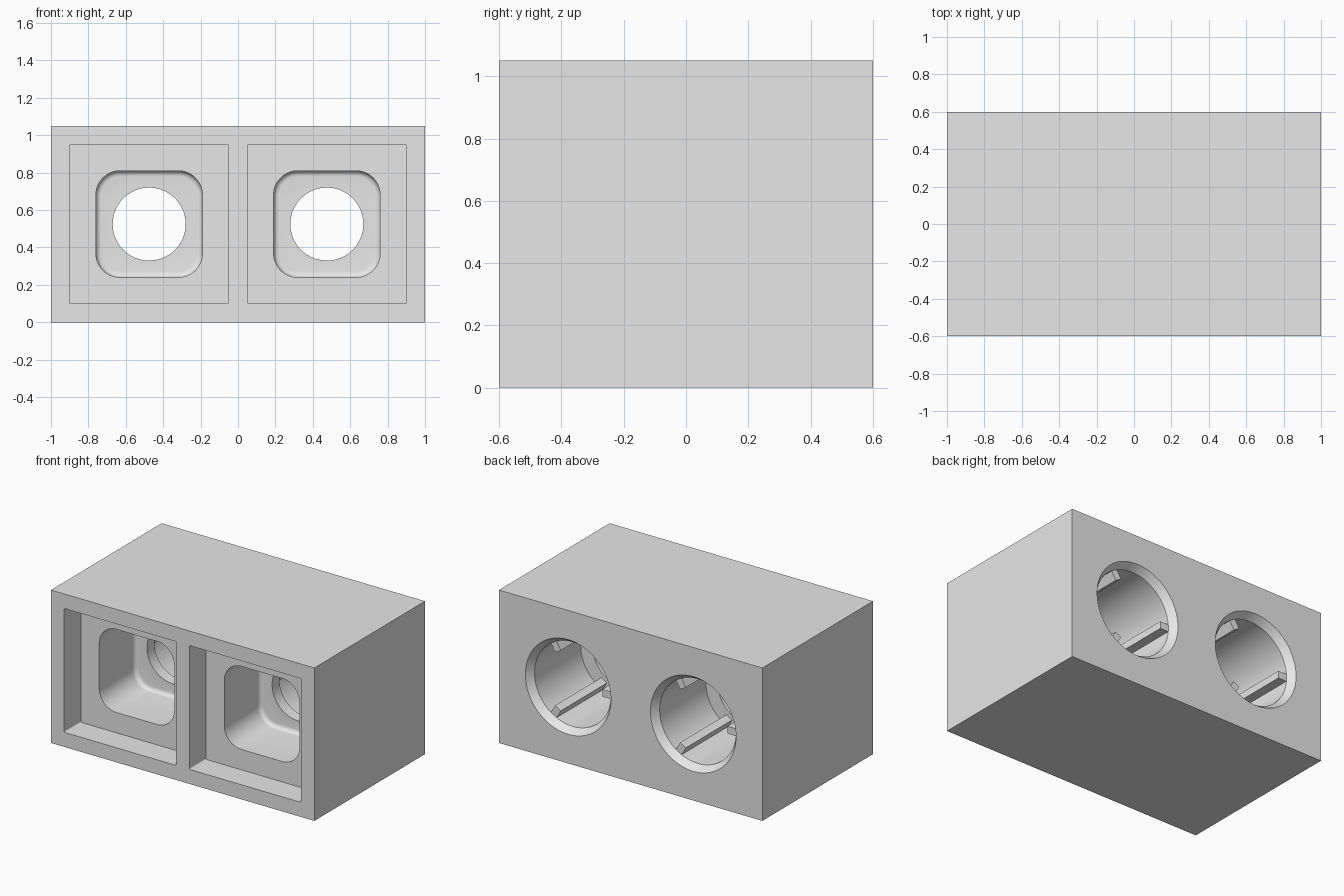
import bpy, bmesh, math
from mathutils import Matrix, Vector

if "Cube" in bpy.data.objects:
    bpy.data.objects.remove(bpy.data.objects["Cube"])

grey = bpy.data.materials.new("light_grey")
grey.diffuse_color = (0.8, 0.8, 0.8, 1)
grey.use_nodes = True
grey.node_tree.nodes["Principled BSDF"].inputs["Base Color"].default_value = grey.diffuse_color

W, D, H = 2.0, 1.2, 1.05           # housing size
BAY_X, BAY_Z = 0.475, 0.525        # bay centre
FLOOR_FRONT, FLOOR_BACK = -0.03, 0.05
BORE, RIB_TIP = 0.29, 0.225


def finish(name, bm):
    bmesh.ops.recalc_face_normals(bm, faces=bm.faces)
    mesh = bpy.data.meshes.new(name)
    bm.to_mesh(mesh)
    bm.free()
    mesh.materials.append(grey)
    obj = bpy.data.objects.new(name, mesh)
    bpy.context.collection.objects.link(obj)
    return obj


def box(name, size, matrix):
    bm = bmesh.new()
    bmesh.ops.create_cube(bm, size=1, matrix=matrix @ Matrix.Diagonal((*size, 1)))
    return finish(name, bm)


def ring(cx, y, half, radius, n=16):
    """Rounded square around a bay axis; a circle when radius equals half."""
    pts = []
    for corner in range(4):
        mid = math.radians(45 + 90 * corner)
        ox = math.copysign(half - radius, math.cos(mid))
        oz = math.copysign(half - radius, math.sin(mid))
        for i in range(n + 1):
            a = math.radians(90 * corner + 90 * i / n)
            pts.append((cx + ox + radius * math.cos(a), y,
                        BAY_Z + oz + radius * math.sin(a)))
    return pts


def bay_cutter(cx):
    # (y, half width, corner radius) from front to back
    f = 0.03
    profile = [(-0.70, 0.425, 0.008), (-0.42, 0.425, 0.008), (-0.42, 0.285, 0.13)]
    for i in range(6):                                   # pocket floor fillet
        a = math.radians(18 * i)
        inset = f * (1 - math.cos(a))
        profile.append((FLOOR_FRONT - f + f * math.sin(a), 0.285 - inset, 0.13 - inset))
    profile += [(FLOOR_FRONT, 0.195, 0.195), (FLOOR_BACK, 0.195, 0.195),
                (FLOOR_BACK, BORE, BORE), (0.55, BORE, BORE),
                (0.65, 0.36, 0.36)]                      # chamfered bore mouth
    bm = bmesh.new()
    rings = [[bm.verts.new(p) for p in ring(cx, *s)] for s in profile]
    count = len(rings[0])
    for r0, r1 in zip(rings, rings[1:]):
        for i in range(count):
            j = (i + 1) % count
            bm.faces.new((r0[i], r0[j], r1[j], r1[i]))
    bm.faces.new(rings[0])
    bm.faces.new(rings[-1])
    bmesh.ops.remove_doubles(bm, verts=bm.verts, dist=1e-5)
    return finish("bay_cutter", bm)


# Housing block with two stepped bays cut right through
housing = box("housing", (W, D, H), Matrix.Translation((0, 0, H / 2)))
bpy.context.view_layer.objects.active = housing
housing.select_set(True)
for cx in (-BAY_X, BAY_X):
    cutter = bay_cutter(cx)
    cutter.hide_render = True
    mod = housing.modifiers.new("bay", 'BOOLEAN')
    mod.operation = 'DIFFERENCE'
    mod.solver = 'EXACT'
    mod.object = cutter
    bpy.ops.object.modifier_apply(modifier=mod.name)
    bpy.data.objects.remove(cutter)
bpy.ops.object.shade_smooth_by_angle(angle=math.radians(30))

# Three grip ribs along each rear bore
outer = BORE + 0.02
for side, cx in (("left", -BAY_X), ("right", BAY_X)):
    for k in range(3):
        turn = Matrix.Rotation(math.radians(180 + 120 * k), 4, 'Y')
        offset = Vector(((RIB_TIP + outer) / 2, (FLOOR_BACK + 0.55) / 2, 0))
        place = Matrix.Translation((cx, 0, BAY_Z)) @ turn @ Matrix.Translation(offset)
        box(f"{side}_bore_rib_{k + 1}", (outer - RIB_TIP, 0.55 - FLOOR_BACK, 0.05), place)
